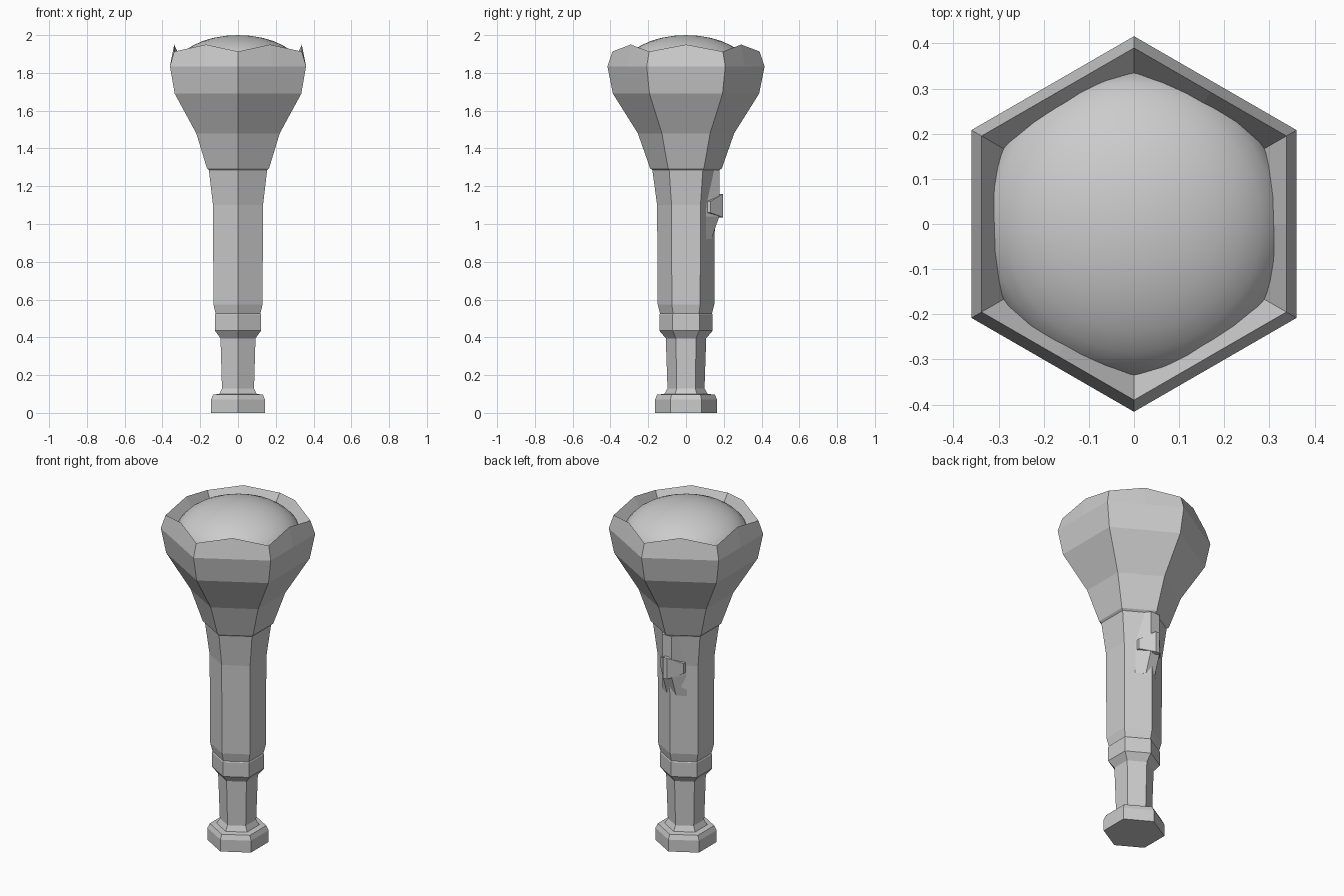
import bpy, bmesh
from math import sin, cos, pi, radians

if "Cube" in bpy.data.objects:
    bpy.data.objects.remove(bpy.data.objects["Cube"])


def make_object(name, bm):
    bmesh.ops.recalc_face_normals(bm, faces=bm.faces)
    mesh = bpy.data.meshes.new(name)
    bm.to_mesh(mesh)
    bm.free()
    ob = bpy.data.objects.new(name, mesh)
    bpy.context.collection.objects.link(ob)
    return ob


def loft(name, rings):
    """Skin a list of equal-length point rings and cap both ends."""
    bm = bmesh.new()
    loops = [[bm.verts.new(p) for p in ring] for ring in rings]
    n = len(loops[0])
    for a, b in zip(loops, loops[1:]):
        for i in range(n):
            j = (i + 1) % n
            bm.faces.new((a[i], a[j], b[j], b[i]))
    bm.faces.new(loops[0][::-1])
    bm.faces.new(loops[-1])
    return make_object(name, bm)


def hex_ring(r, z, mid_lift=0.0):
    """Hexagon with corners on +-y and a point halfway along every side."""
    pts = []
    for k in range(12):
        a = pi / 2 + k * pi / 6
        mid = k % 2
        rr = r * cos(pi / 6) if mid else r
        pts.append((rr * cos(a), rr * sin(a), z + mid * mid_lift))
    return pts


# Hexagonal handle: (corner radius, height)
handle = [(.165, 0), (.165, .07), (.152, .097), (.115, .1), (.098, .13),
          (.107, .395), (.141, .435), (.141, .52), (.137, .525), (.15, .575),
          (.153, 1.1), (.178, 1.285)]
loft("handle", [hex_ring(r, z) for r, z in handle])

# Flared head with scalloped rim and recessed cup
head = [(.17, 1.28, 0), (.19, 1.295, 0), (.255, 1.48, 0), (.387, 1.69, 0),
        (.416, 1.835, 0), (.39, 1.913, .037), (.33, 1.835, 0), (.31, 1.8, 0)]
loft("head", [hex_ring(*p) for p in head])

# Flattened dome sitting in the cup
bm = bmesh.new()
bmesh.ops.create_uvsphere(bm, u_segments=32, v_segments=16, radius=.34)
for v in bm.verts:
    v.co.z = 1.81 + v.co.z * .19 / .34
dome = make_object("dome", bm)
bpy.context.view_layer.objects.active = dome
dome.select_set(True)
bpy.ops.object.shade_smooth_by_angle(angle=radians(30))


# Raised plate on the back, fading into the handle at its lower end
def plate_ring(y, z):
    return [(-.085, .09, z), (.085, .09, z), (.08, .106, z),
            (.03, y, z), (-.03, y, z), (-.08, .106, z)]


loft("back_plate", [plate_ring(.135, .92), plate_ring(.176, 1.04),
                    plate_ring(.178, 1.285)])


# Wedge-shaped button on the plate
def button_ring(x, y, z0, z1):
    return [(x, .1, z0), (x, y, z0), (x, y, z1), (x, .1, z1)]


loft("button", [button_ring(-.075, .13, 1.06, 1.12),
                button_ring(-.012, .197, 1.035, 1.16),
                button_ring(.012, .197, 1.035, 1.16),
                button_ring(.075, .13, 1.06, 1.12)])
